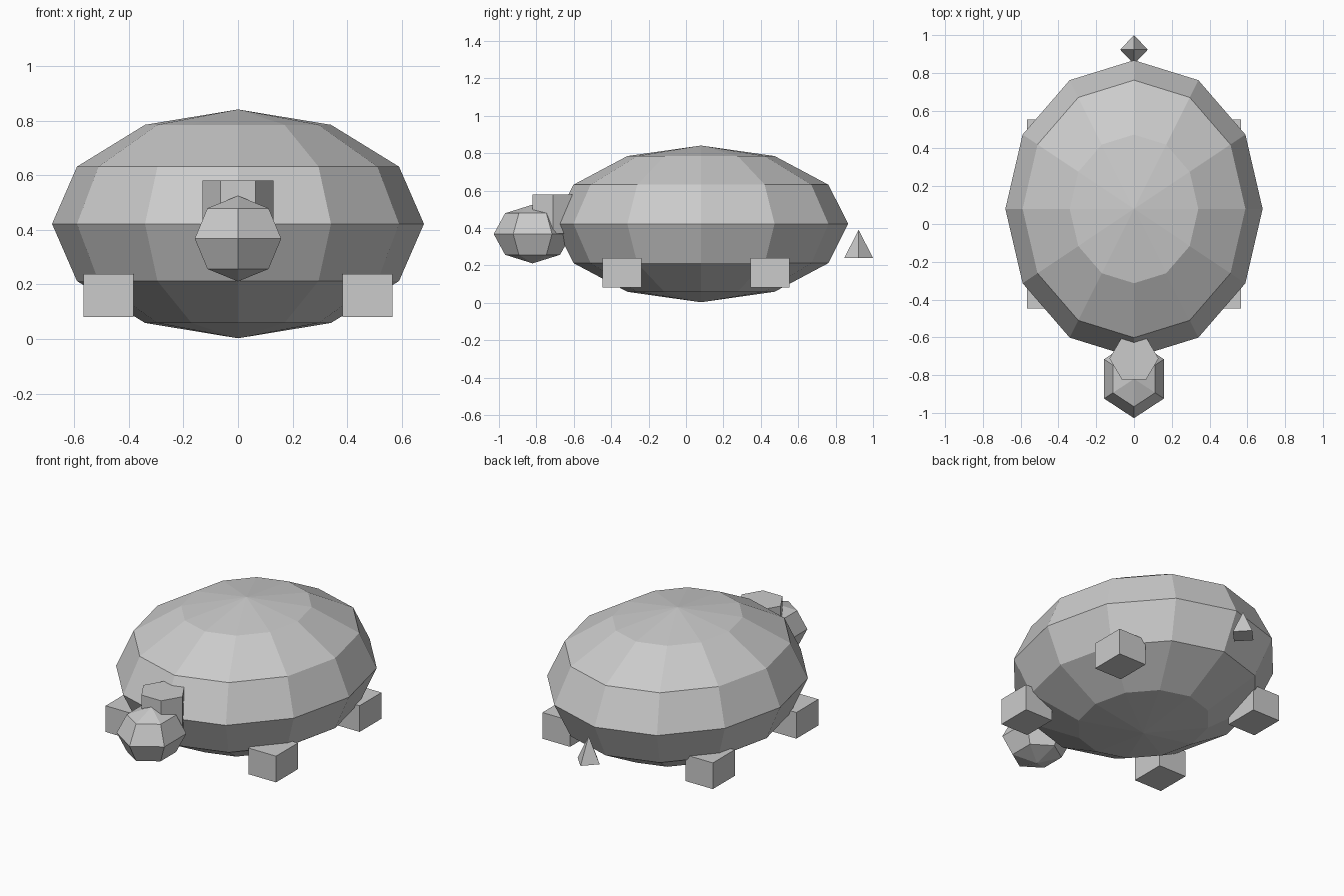
import bpy

if "Cube" in bpy.data.objects:
    bpy.data.objects.remove(bpy.data.objects["Cube"])


def finish(name, scale):
    ob = bpy.context.object
    ob.name = name
    ob.scale = scale
    bpy.ops.object.transform_apply(location=False, rotation=False, scale=True)
    return ob


def ball(name, loc, radii, segments, rings):
    bpy.ops.mesh.primitive_uv_sphere_add(
        segments=segments, ring_count=rings, radius=1, location=loc)
    return finish(name, radii)


# Domed body shell and faceted head
ball("shell", (0, 0.08, 0.422), (0.681, 0.787, 0.419), 12, 6)
ball("head", (0, -0.82, 0.368), (0.183, 0.208, 0.157), 6, 4)

# Six-sided neck with points to the sides
bpy.ops.mesh.primitive_cylinder_add(
    vertices=6, radius=1, depth=1, location=(0, -0.712, 0.475), rotation=(0, 0, 0))
neck = bpy.context.object
neck.rotation_euler.z = 0.5235988
bpy.ops.object.transform_apply(location=False, rotation=True, scale=False)
finish("neck", (0.13, 0.127, 0.21))

# Four block feet
for side, x in (("left", -0.474), ("right", 0.474)):
    for end, y in (("front", -0.343), ("back", 0.449)):
        bpy.ops.mesh.primitive_cube_add(size=1, location=(x, y, 0.16))
        finish(f"{end}_{side}_foot", (0.183, 0.208, 0.157))

# Pointed four-sided tail
bpy.ops.mesh.primitive_cone_add(
    vertices=4, radius1=1, radius2=0, depth=1, location=(0, 0.923, 0.315))
finish("tail", (0.073, 0.077, 0.15))
